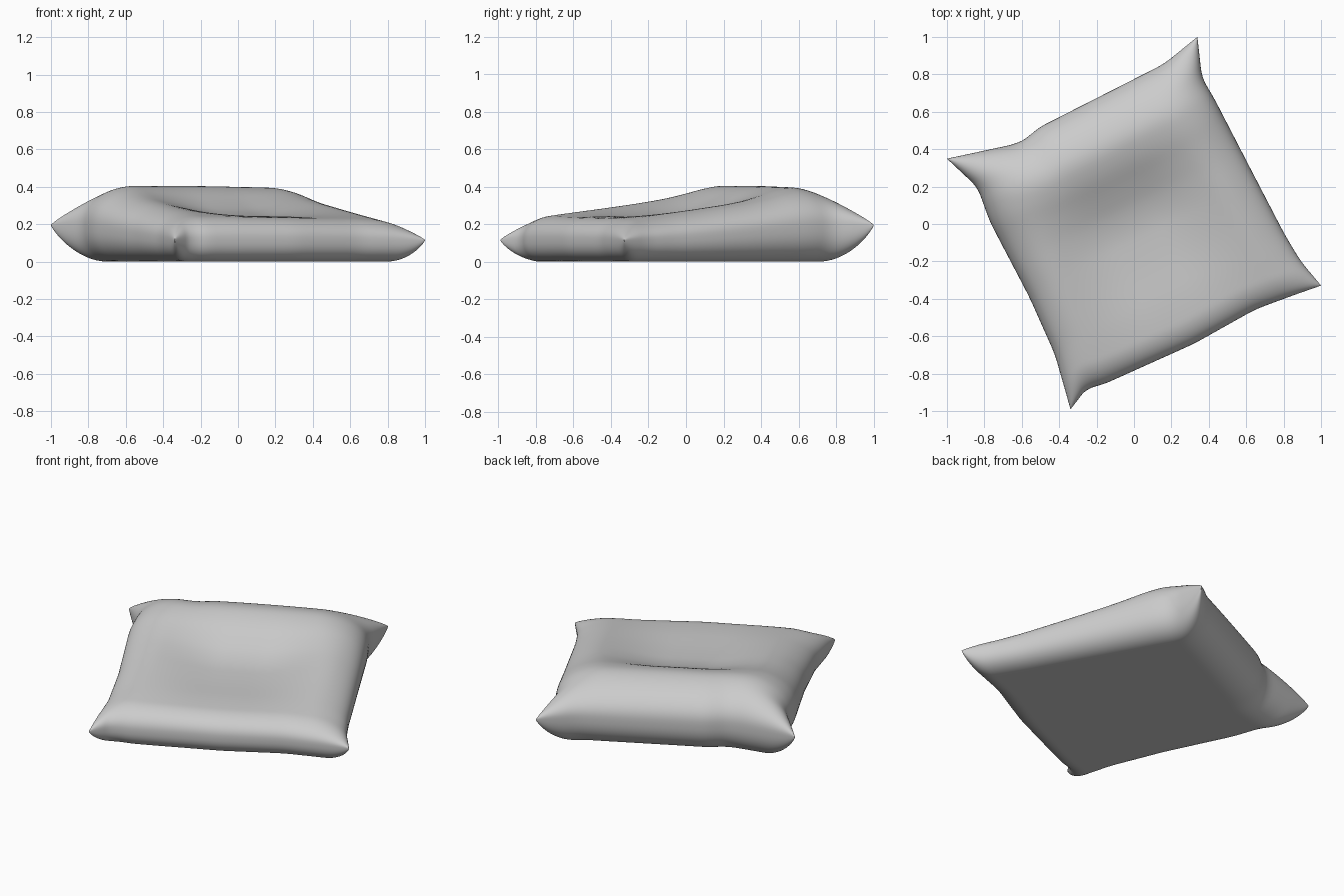
import bpy, bmesh, math
from mathutils import Matrix

cube = bpy.data.objects.get("Cube")
if cube:
    bpy.data.objects.remove(cube, do_unlink=True)

N = 72                       # cells along each side of a cushion sheet
TURN = math.radians(25.9)    # how far the cushion is turned on the floor

# Seam distance from the centre along each side, with gathered corner tips
LEFT_SEAM = [(-1, 0.756), (-0.78, 0.715), (-0.55, 0.70), (0, 0.689), (0.55, 0.679), (0.72, 0.668), (1, 0.742)]
RIGHT_SEAM = [(-1, 0.738), (-0.6, 0.685), (-0.15, 0.674), (0.46, 0.688), (0.72, 0.667), (1, 0.747)]
BACK_SEAM = [(-1, 0.751), (-0.5, 0.66), (-0.4, 0.664), (-0.33, 0.686), (0.1, 0.692), (0.7, 0.70), (1, 0.752)]
FRONT_SEAM = [(-1, 0.743), (-0.83, 0.68), (-0.72, 0.70), (0, 0.716), (0.5, 0.694), (0.78, 0.714), (1, 0.733)]

# Heights from front to back: along the side rims, and through the sat-on hollow
RIM = [(-0.75, 0.22), (-0.55, 0.252), (-0.2, 0.302), (0.15, 0.357), (0.4, 0.416), (0.55, 0.414), (0.75, 0.38)]
HOLLOW = [(-0.75, 0.22), (-0.5, 0.243), (-0.2, 0.241), (0.02, 0.252), (0.18, 0.31), (0.36, 0.402), (0.55, 0.414), (0.75, 0.38)]


def smooth(a, b, x):
    t = max(0.0, min(1.0, (x - a) / (b - a)))
    return t * t * (3 - 2 * t)


def lerp_points(points, x):
    for (x0, y0), (x1, y1) in zip(points, points[1:]):
        if x <= x1:
            return y0 + (y1 - y0) * max(0.0, (x - x0) / (x1 - x0))
    return points[-1][1]


def soft_profile(points, x, step):
    return sum(lerp_points(points, x + k * step) for k in range(-3, 4)) / 7


def place(low, high, s, t):
    """Place a point between two opposite seams; the seams soften away from corners."""
    step = 0.02 * (1 - smooth(0.8, 1, abs(t)))
    a, b = -soft_profile(low, t, step), soft_profile(high, t, step)
    return a + (b - a) * (s + 1) / 2


def roundness(d, radius):
    return math.sqrt(max(0.0, 1 - (1 - min(d / radius, 1)) ** 2))


def surface(s, t, top):
    u = place(RIGHT_SEAM, LEFT_SEAM, s, t)
    v = place(FRONT_SEAM, BACK_SEAM, t, s)
    du, dv = 0.69 * (1 - abs(s)), 0.69 * (1 - abs(t))
    back = smooth(-0.7, 0.7, v)
    seam = 0.115 + 0.08 * back
    if top:
        f = roundness(du, 0.2 + 0.1 * back) * roundness(dv, 0.13 + 0.19 * back)
        edge = smooth(0.1, 0.58, abs(u))
        crown = soft_profile(RIM, v, 0.03) * edge + soft_profile(HOLLOW, v, 0.03) * (1 - edge)
        crown -= 0.01 * u + 0.05 * (u + 0.05) ** 2
        z = seam + (crown - seam) * f ** 0.82
    else:
        f = roundness(du, 0.13 + 0.03 * back) * roundness(dv, 0.11 + 0.07 * back)
        z = seam * (1 - f ** 0.82)
    return u, v, z


# Cushion: two puffed sheets welded along a common seam
bm = bmesh.new()
steps = [math.sin(math.pi / 2 * (2 * i / N - 1)) for i in range(N + 1)]
for top in (True, False):
    rows = [[bm.verts.new(surface(s, t, top)) for s in steps] for t in steps]
    for r0, r1 in zip(rows, rows[1:]):
        for i in range(N):
            bm.faces.new((r0[i], r0[i + 1], r1[i + 1], r1[i]))
bmesh.ops.remove_doubles(bm, verts=bm.verts, dist=0.0004)
bmesh.ops.recalc_face_normals(bm, faces=bm.faces)
bmesh.ops.transform(bm, matrix=Matrix.Rotation(TURN, 4, "Z"), verts=bm.verts)
mesh = bpy.data.meshes.new("cushion")
bm.to_mesh(mesh)
bm.free()

# Plain grey cloth
cloth = bpy.data.materials.new("grey cloth")
cloth.use_nodes = True
cloth.diffuse_color = (0.6, 0.6, 0.6, 1)
cloth.node_tree.nodes["Principled BSDF"].inputs["Base Color"].default_value = (0.6, 0.6, 0.6, 1)
mesh.materials.append(cloth)

cushion = bpy.data.objects.new("cushion", mesh)
bpy.context.collection.objects.link(cushion)
bpy.context.view_layer.objects.active = cushion
cushion.select_set(True)
bpy.ops.object.shade_smooth_by_angle(angle=math.radians(70))
